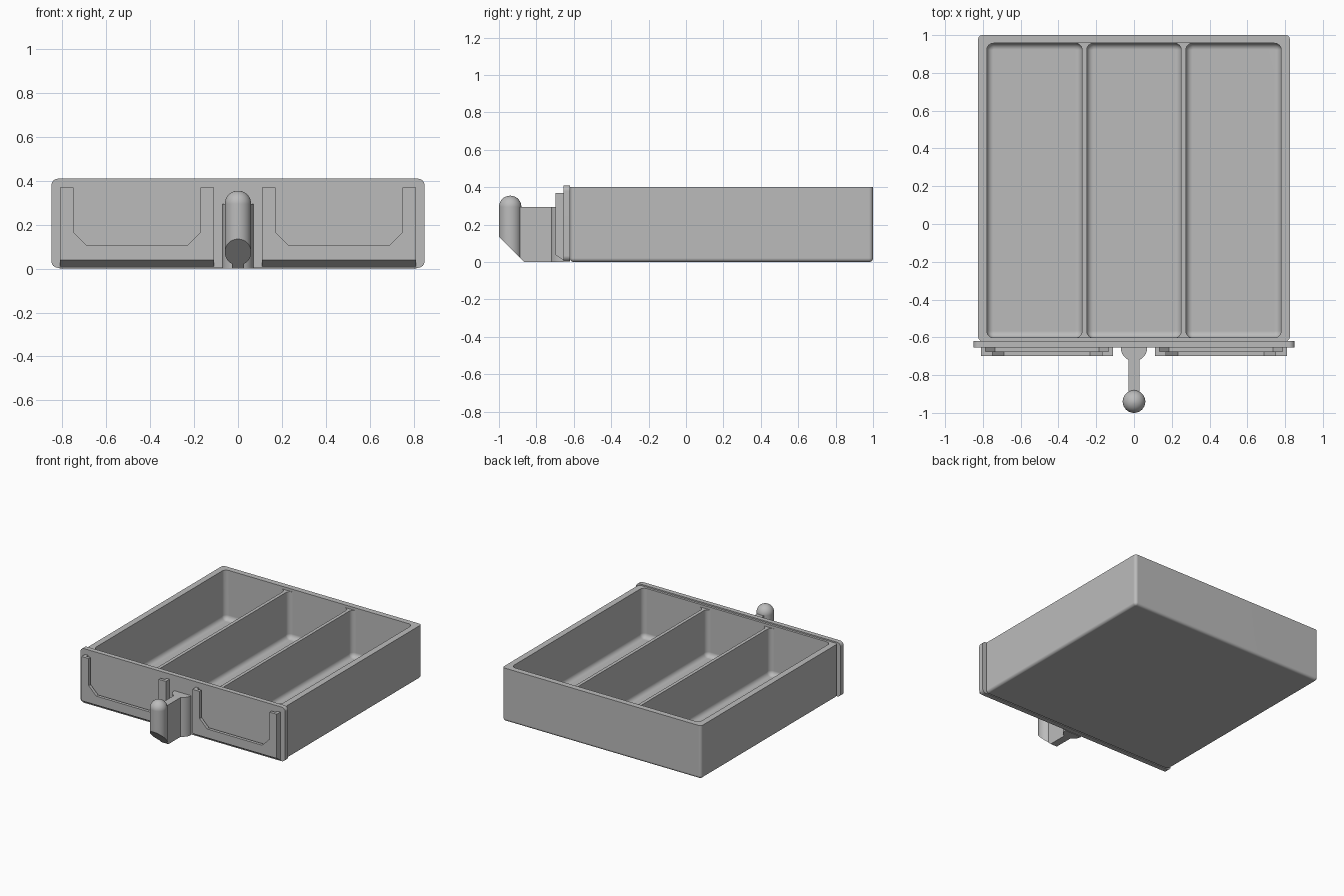
import bpy, bmesh, math
from mathutils import Vector

cube = bpy.data.objects.get("Cube")
if cube:
    bpy.data.objects.remove(cube)

grey = bpy.data.materials.new("plain grey")
grey.use_nodes = True
grey.diffuse_color = (0.5, 0.5, 0.5, 1)
grey.node_tree.nodes["Principled BSDF"].inputs["Base Color"].default_value = (0.5, 0.5, 0.5, 1)


def add_object(name, bm):
    bmesh.ops.recalc_face_normals(bm, faces=bm.faces)
    mesh = bpy.data.meshes.new(name)
    bm.to_mesh(mesh)
    bm.free()
    mesh.materials.append(grey)
    ob = bpy.data.objects.new(name, mesh)
    bpy.context.collection.objects.link(ob)
    return ob


def select(ob):
    bpy.ops.object.select_all(action='DESELECT')
    ob.select_set(True)
    bpy.context.view_layer.objects.active = ob


def smooth(ob):
    select(ob)
    bpy.ops.object.shade_smooth_by_angle(angle=math.radians(30))
    mod = ob.modifiers.new("flat face normals", 'WEIGHTED_NORMAL')
    mod.keep_sharp = True


def rounded_box(name, x, y, z, corner, base):
    """Box with rounded upright edges and a rounded bottom rim."""
    bm = bmesh.new()
    bmesh.ops.create_cube(bm, size=1)
    for v in bm.verts:
        v.co = [r[0] if c < 0 else r[1] for r, c in zip((x, y, z), v.co)]
    upright = [e for e in bm.edges if abs(e.verts[0].co.z - e.verts[1].co.z) > 0.01]
    bmesh.ops.bevel(bm, geom=upright, offset=corner, segments=6, profile=0.5, affect='EDGES')
    if base:
        rim = [e for e in bm.edges if all(abs(v.co.z - z[0]) < 1e-5 for v in e.verts)]
        bmesh.ops.bevel(bm, geom=rim, offset=base, segments=6, profile=0.5,
                        affect='EDGES', clamp_overlap=True)
    return add_object(name, bm)


def prism(bm, points, offset):
    """Extrude a closed outline along an offset."""
    face = bm.faces.new([bm.verts.new(p) for p in points])
    out = bmesh.ops.extrude_face_region(bm, geom=[face], use_keep_orig=True)
    bmesh.ops.translate(bm, vec=offset,
                        verts=[g for g in out["geom"] if isinstance(g, bmesh.types.BMVert)])


def cut(ob, cutter):
    mod = ob.modifiers.new("cut", 'BOOLEAN')
    mod.operation = 'DIFFERENCE'
    mod.solver = 'EXACT'
    mod.object = cutter
    select(ob)
    bpy.ops.object.modifier_apply(modifier=mod.name)
    bpy.data.objects.remove(cutter)


# Tray with three compartments and slightly lowered dividers
tray = rounded_box("tray", (-0.825, 0.825), (-0.62, 1), (0, 0.4), 0.022, 0.021)
inner_y = (-0.602, 0.957)
for left, right in ((-0.779, -0.275), (-0.25, 0.25), (0.275, 0.779)):
    cut(tray, rounded_box("cutter", (left, right), inner_y, (0.03, 0.5), 0.035, 0.034))
cut(tray, rounded_box("cutter", (-0.779, 0.779), inner_y, (0.38, 0.5), 0.035, 0))
smooth(tray)

# Front panel with rounded corners
bm = bmesh.new()
corners = ((0.82, 0.38, 0), (-0.82, 0.38, 90), (-0.82, 0.034, 180), (0.82, 0.034, 270))
outline = []
for x, z, start in corners:
    for i in range(7):
        a = math.radians(start + i * 15)
        outline.append((x + 0.03 * math.cos(a), -0.655, z + 0.03 * math.sin(a)))
prism(bm, outline, (0, 0.036, 0))
smooth(add_object("front_panel", bm))


# Label holders: a U-shaped lip in front of a wider slot frame
def u_frame(bm, left, right, floor, chamfer, front, back):
    top, bottom = 0.37, 0.01
    shape = [(0.11, bottom), (0.81, bottom), (0.81, top), (right, top),
             (right, floor + chamfer), (right - chamfer, floor),
             (left + chamfer, floor), (left, floor + chamfer), (left, top), (0.11, top)]
    prism(bm, [(x, front, z) for x, z in shape], (0, back - front, 0))


for side, name in ((1, "left_label_holder"), (-1, "right_label_holder")):
    bm = bmesh.new()
    u_frame(bm, 0.17, 0.75, 0.105, 0.062, -0.698, -0.675)
    u_frame(bm, 0.134, 0.786, 0.07, 0.05, -0.675, -0.654)
    for v in bm.verts:
        if v.co.z < 0.02:  # sloped underside
            v.co.z += (-0.654 - v.co.y) * 0.65
        v.co.x *= side
    add_object(name, bm)


# Handle, with its lower tip sliced off at an angle
def slice_tip(bm):
    bmesh.ops.bisect_plane(bm, geom=bm.verts[:] + bm.edges[:] + bm.faces[:],
                           plane_co=(0, -0.865, 0), plane_no=Vector((0, -1, -1)),
                           clear_outer=True)
    bmesh.ops.holes_fill(bm, edges=[e for e in bm.edges if e.is_boundary])


# Neck flaring into a half-round mount
bm = bmesh.new()
edge = math.asin(0.028 / 0.07)
arc = [edge + (math.pi / 2 - edge) * i / 10 for i in range(11)]
half = [(0.028, -0.94)] + [(0.07 * math.sin(a), -0.655 - 0.07 * math.cos(a)) for a in arc]
outline = half + [(-x, y) for x, y in reversed(half)]
prism(bm, [(x, y, 0) for x, y in outline], (0, 0, 0.295))
slice_tip(bm)
smooth(add_object("handle_neck", bm))

# Round-topped grip
bm = bmesh.new()
bmesh.ops.create_uvsphere(bm, u_segments=32, v_segments=16, radius=0.06)
for v in bm.verts:
    if v.co.z < -0.001:
        if math.hypot(v.co.x, v.co.y) > 0.058:
            v.co.xy = v.co.xy.normalized() * 0.06
        v.co.z = -0.295
    v.co += Vector((0, -0.94, 0.295))
slice_tip(bm)
smooth(add_object("handle_grip", bm))
